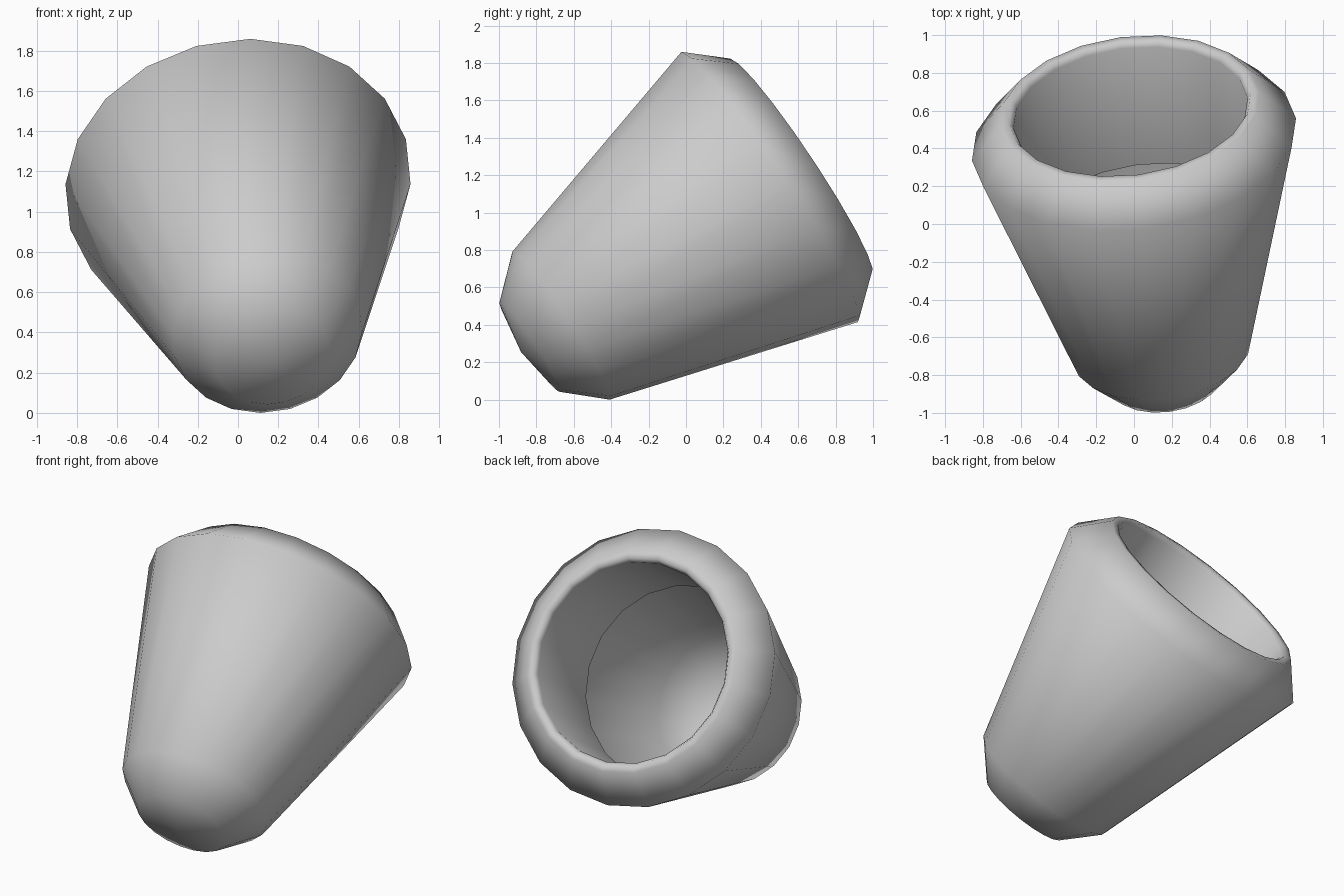
import bpy, bmesh, math
from mathutils import Vector, Matrix

if "Cube" in bpy.data.objects:
    bpy.data.objects.remove(bpy.data.objects["Cube"])

SIDES = 20
# tilted axis frame: the cup opens towards +y and +z
axis = Vector((-0.108, 0.828, 0.55)).normalized()
up = (Vector((0, 0, 1)) - axis * axis.z).normalized()
side = axis.cross(up)
centre = Vector((0.0, 0.45, 1.15))      # centre of the widest ring

# profile (radius, distance along axis): rounded end, cone, bevel, lip, inner sleeve
profile = [(0.0, -1.605), (0.29, -1.55), (0.475, -1.346), (0.865, 0.0),
           (0.69, 0.20), (0.645, 0.20), (0.625, 0.17), (0.62, -0.57)]


def lathe(name, points):
    bm = bmesh.new()
    rings = []
    for r, t in points:
        n = SIDES if r > 0 else 1
        ring = []
        for i in range(n):
            a = 2 * math.pi * i / SIDES
            p = centre + axis * t + (up * math.cos(a) + side * math.sin(a)) * r
            ring.append(bm.verts.new(p))
        rings.append(ring)
    for lo, hi in zip(rings, rings[1:]):
        for i in range(SIDES):
            j = (i + 1) % SIDES
            if len(lo) == 1:
                bm.faces.new((lo[0], hi[j], hi[i]))
            else:
                bm.faces.new((lo[i], lo[j], hi[j], hi[i]))
    for f in bm.faces:
        f.smooth = True
    # rest on the ground and centre
    cs = [[v.co[k] for v in bm.verts] for k in range(3)]
    shift = Vector((-(min(cs[0]) + max(cs[0])) / 2,
                    -(min(cs[1]) + max(cs[1])) / 2, -min(cs[2])))
    bmesh.ops.translate(bm, verts=bm.verts, vec=shift)
    # make the outside face outwards
    tip = rings[0][0].link_faces[0]
    tip.normal_update()
    if tip.normal.dot(axis) > 0:
        bmesh.ops.reverse_faces(bm, faces=bm.faces)
    me = bpy.data.meshes.new(name)
    bm.to_mesh(me)
    bm.free()
    ob = bpy.data.objects.new(name, me)
    bpy.context.collection.objects.link(ob)
    return ob


# tapered open cup with rounded closed end and turned-in lip
lathe("tapered_cup", profile)
